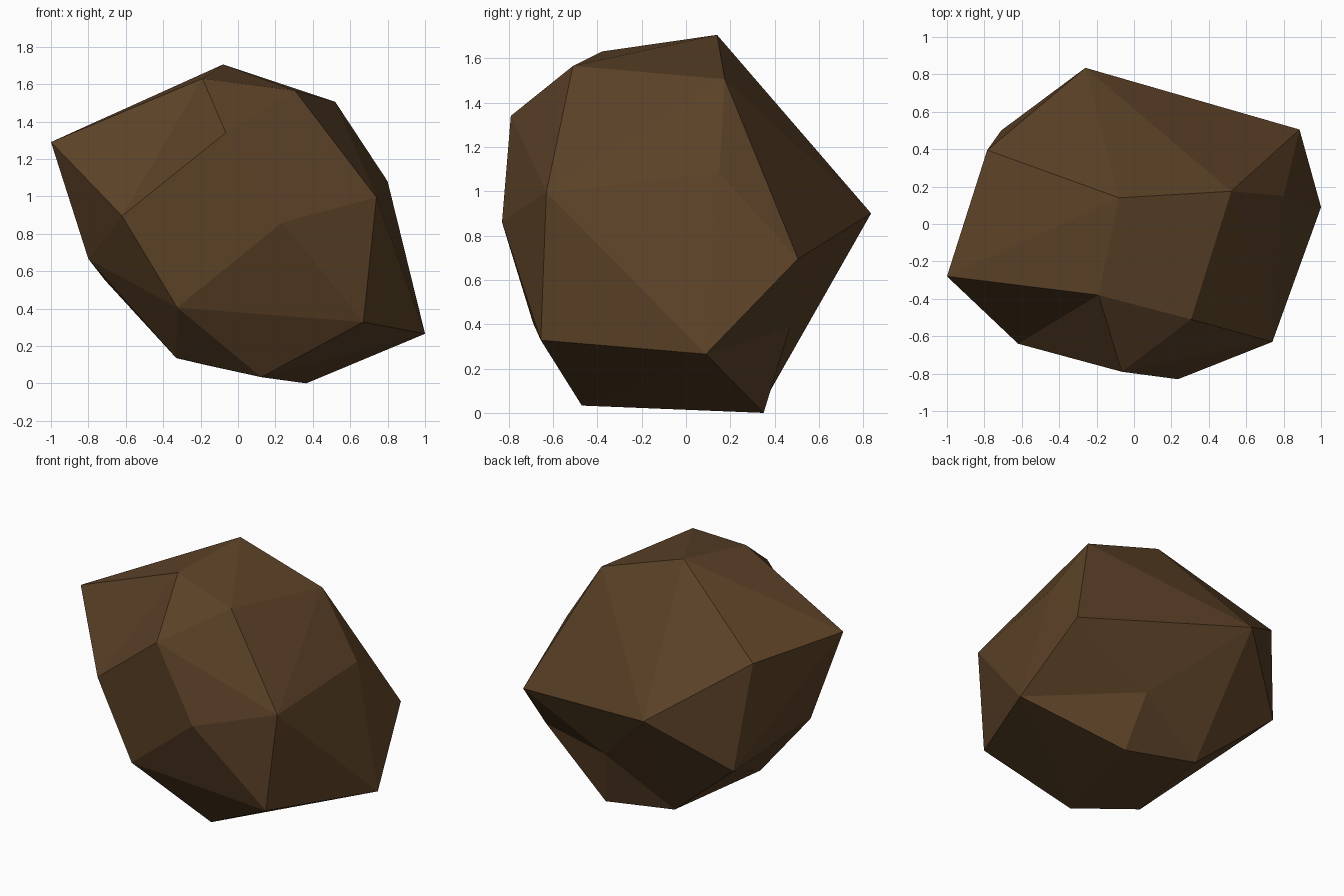
import bpy, bmesh

if "Cube" in bpy.data.objects:
    bpy.data.objects.remove(bpy.data.objects["Cube"])

# Corner points of the boulder, grouped from crown to base
P = {
    'A': (-1.0, -.28, 1.29), 'B': (-.08, .14, 1.705), 'C': (-.19, -.38, 1.63), 'D': (.305, -.51, 1.565),
    'E': (.52, .175, 1.505), 'V': (-.785, .395, 1.27), 'Q': (-.065, -.79, 1.34),
    'F': (.80, .15, 1.08), 'G': (.74, -.63, .995), 'P': (-.62, -.64, .895), 'R': (.235, -.83, .86),
    'S': (-.26, .835, .90), 'T': (.885, .505, .695), 'U': (-.71, .50, .55), 'O': (-.80, -.21, .665),
    'H': (.67, -.655, .328), 'I': (1.0, .09, .265), 'L': (-.325, -.69, .405),
    'J': (.365, .35, 0), 'K': (.125, -.47, .033), 'M': (-.33, -.335, .135), 'N': (-.18, .38, .10),
}

bm = bmesh.new()
v = {k: bm.verts.new(co) for k, co in P.items()}
bmesh.ops.convex_hull(bm, input=list(bm.verts), use_existing_faces=False)


def dent(ring, co):
    """Replace the hull faces inside a ring of corners by a fan to a sunken point."""
    vs = [v[k] for k in ring]
    old = [f for f in bm.faces if all(x in vs for x in f.verts)]
    bmesh.ops.delete(bm, geom=old, context='FACES')
    centre = bm.verts.new(co)
    for a, b in zip(vs, vs[1:] + vs[:1]):
        bm.faces.new((a, b, centre))


def crease(a, b):
    """Turn a hull ridge into a valley by rotating its edge."""
    e = bm.edges.get((v[a], v[b]))
    if e and len(e.link_faces) == 2:
        bmesh.utils.edge_rotate(e, True)


# Hollow low on the back, valley on the front left shoulder
dent('STIJN', (.29, .47, .39))
crease('A', 'Q')
bmesh.ops.recalc_face_normals(bm, faces=list(bm.faces))

me = bpy.data.meshes.new('boulder')
bm.to_mesh(me)
bm.free()
mat = bpy.data.materials.new('earth brown')
mat.diffuse_color = (.105, .053, .020, 1)
mat.use_nodes = True
mat.node_tree.nodes["Principled BSDF"].inputs["Base Color"].default_value = mat.diffuse_color
me.materials.append(mat)
bpy.context.collection.objects.link(bpy.data.objects.new('boulder', me))
